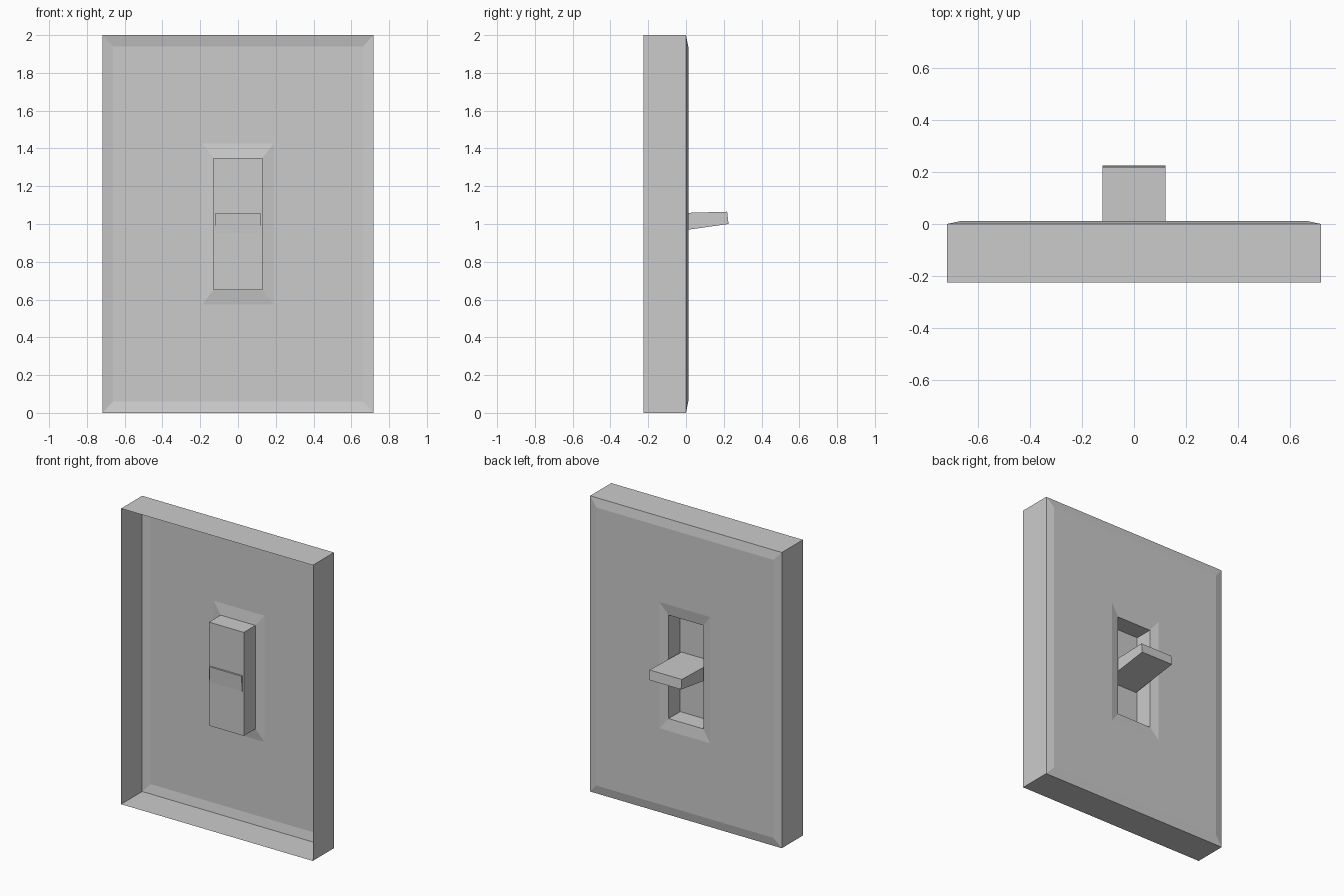
import bpy, bmesh

if "Cube" in bpy.data.objects:
    bpy.data.objects.remove(bpy.data.objects["Cube"])


def make_object(name, bm):
    mesh = bpy.data.meshes.new(name)
    bm.to_mesh(mesh)
    bm.free()
    obj = bpy.data.objects.new(name, mesh)
    bpy.context.collection.objects.link(obj)
    return obj


def bridge(bm, a, b):
    n = len(a)
    for i in range(n):
        j = (i + 1) % n
        bm.faces.new((a[i], a[j], b[j], b[i]))


def rect_loft(name, rings, cap_end=False):
    """Open shell through upright rectangles: (half width, half height, y)."""
    bm = bmesh.new()
    loops = [[bm.verts.new((sx * w, y, 1 + sz * h))
              for sx, sz in ((1, -1), (-1, -1), (-1, 1), (1, 1))]
             for w, h, y in rings]
    for a, b in zip(loops, loops[1:]):
        bridge(bm, a, b)
    if cap_end:
        bm.faces.new(loops[-1])
    return make_object(name, bm)


def side_prism(name, profile, half_width):
    """Closed solid from a (y, z) profile spanning x = +-half_width."""
    bm = bmesh.new()
    a, b = [[bm.verts.new((x, y, z)) for y, z in profile]
            for x in (-half_width, half_width)]
    bridge(bm, a, b)
    bm.faces.new(a)
    bm.faces.new(b[::-1])
    bmesh.ops.recalc_face_normals(bm, faces=bm.faces)
    return make_object(name, bm)


# Wall plate: hollow-backed rim, bevelled edge, flat face, sunken slot border
rect_loft("wall_plate", [
    (0.717, 1.0, -0.225),
    (0.717, 1.0, 0.0),
    (0.662, 0.94, 0.012),
    (0.19, 0.427, 0.012),
    (0.13, 0.35, 0.0),
])

# Closed well behind the slot
rect_loft("switch_well", [(0.13, 0.35, 0.0), (0.13, 0.35, -0.124)], cap_end=True)

# Tapered toggle lever, just poking through the back of the well
side_prism("toggle_lever", [
    (-0.135, 1.055), (0.218, 1.065), (0.225, 1.0), (-0.13, 0.95),
], 0.121)
